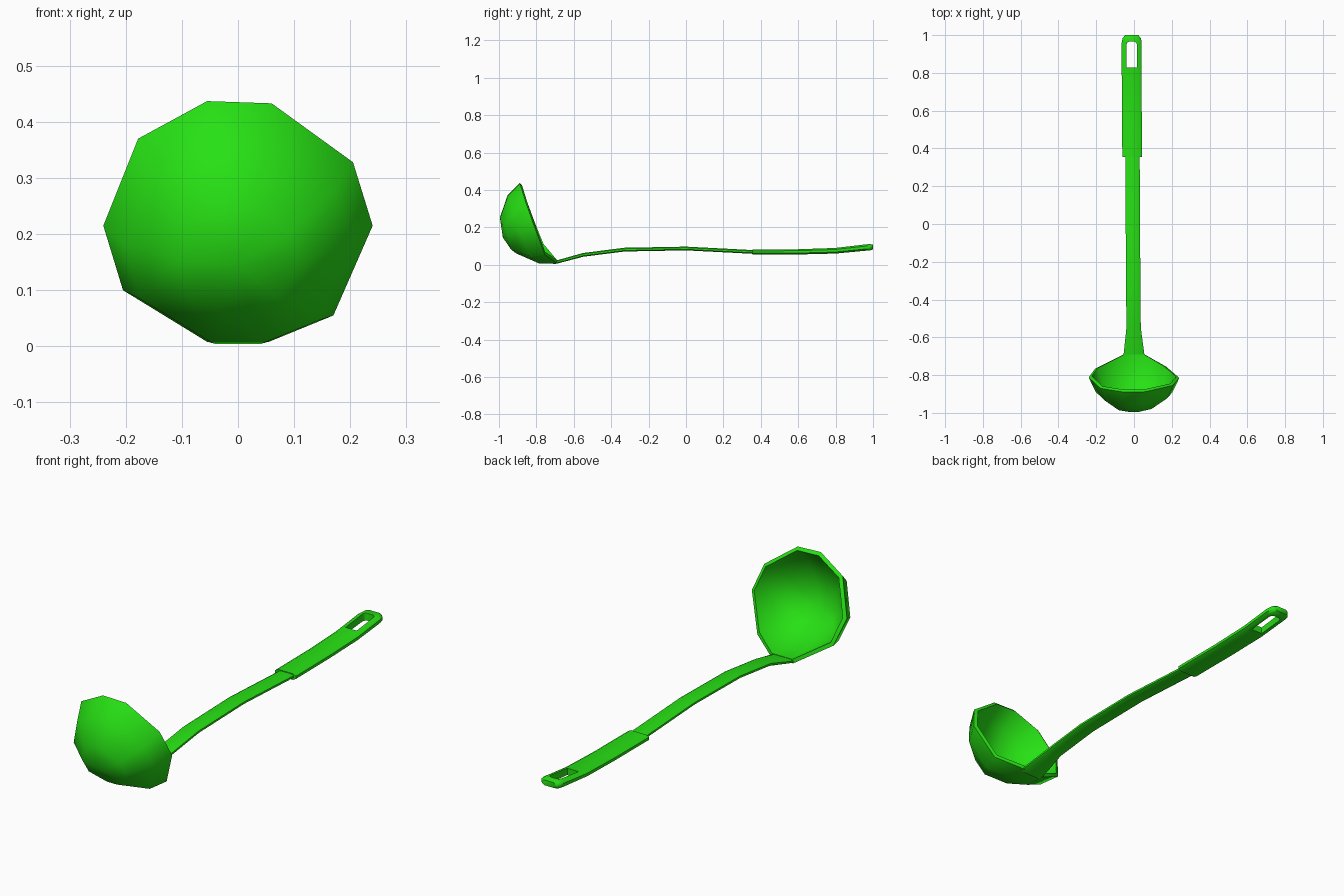
import bpy
import bmesh
import math
from mathutils import Vector

if "Cube" in bpy.data.objects:
    bpy.data.objects.remove(bpy.data.objects["Cube"], do_unlink=True)

green = bpy.data.materials.new("bright_green")
green.use_nodes = True
green.diffuse_color = (0.02, 0.75, 0.007, 1)
green.node_tree.nodes["Principled BSDF"].inputs["Base Color"].default_value = green.diffuse_color


def make_object(name, bm):
    mesh = bpy.data.meshes.new(name)
    bm.to_mesh(mesh)
    bm.free()
    mesh.materials.append(green)
    obj = bpy.data.objects.new(name, mesh)
    bpy.context.collection.objects.link(obj)
    return obj


def finish(obj, angle):
    """Apply modifiers and smooth all but the sharp edges."""
    bpy.ops.object.select_all(action="DESELECT")
    bpy.context.view_layer.objects.active = obj
    obj.select_set(True)
    for mod in list(obj.modifiers):
        bpy.ops.object.modifier_apply(modifier=mod.name)
    bpy.ops.object.shade_smooth_by_angle(angle=math.radians(angle))


def loft(name, sections):
    """Loft a flat rounded bar through (x, y, z, half width, half height)."""
    quarter = [(1, 0.45), (0.72, 1)]
    outline = quarter + [(-a, b) for a, b in reversed(quarter)]
    outline += [(-a, -b) for a, b in outline]
    bm = bmesh.new()
    rings = [[bm.verts.new((x + a * w, y, z + b * h)) for a, b in outline]
             for x, y, z, w, h in sections]
    n = len(outline)
    for r, s in zip(rings, rings[1:]):
        for i in range(n):
            j = (i + 1) % n
            bm.faces.new((r[i], r[j], s[j], s[i]))
    bm.faces.new(rings[0])
    bm.faces.new(rings[-1])
    bmesh.ops.recalc_face_normals(bm, faces=bm.faces)
    return make_object(name, bm)


# Bowl: ten-sided tilted rim, stepped inward to a pole
rim = [Vector(p) for p in [
    (-0.055, -0.89, 0.437), (0.06, -0.888, 0.433), (0.205, -0.855, 0.328),
    (0.24, -0.815, 0.215), (0.17, -0.755, 0.055), (0.055, -0.69, 0.008),
    (-0.055, -0.69, 0.008), (-0.205, -0.765, 0.1), (-0.24, -0.812, 0.215),
    (-0.178, -0.87, 0.37)]]
centre = Vector((0, -0.81, 0.22))
axis = Vector((0, -0.915, -0.4))
bm = bmesh.new()
rings = [[bm.verts.new(centre + (p - centre) * s + axis * d) for p in rim]
         for s, d in [(1, 0), (0.85, 0.083), (0.45, 0.163)]]
pole = bm.verts.new(centre + axis * 0.185)
n = len(rim)
for i in range(n):
    j = (i + 1) % n
    for r, s in zip(rings, rings[1:]):
        bm.faces.new((r[i], s[i], s[j], r[j]))
    bm.faces.new((rings[-1][i], pole, rings[-1][j]))
bowl = make_object("bowl", bm)
shell = bowl.modifiers.new("shell", "SOLIDIFY")
shell.thickness = 0.018
shell.offset = -1
finish(bowl, 60)

# Shaft: flat curved bar, flared where it meets the bowl
shaft = loft("shaft", [
    (0, -0.71, 0.012, 0.055, 0.008), (0, -0.69, 0.015, 0.055, 0.009),
    (-0.002, -0.55, 0.053, 0.038, 0.010), (-0.004, -0.33, 0.081, 0.038, 0.010),
    (-0.006, 0, 0.087, 0.038, 0.010), (-0.008, 0.37, 0.068, 0.038, 0.010)])
finish(shaft, 60)

# Grip: wider bar with a rounded end
grip = loft("grip", [
    (-0.01, 0.355, 0.068, 0.052, 0.014), (-0.011, 0.6, 0.069, 0.052, 0.014),
    (-0.012, 0.8, 0.075, 0.053, 0.015), (-0.012, 0.96, 0.092, 0.053, 0.017),
    (-0.012, 0.985, 0.094, 0.048, 0.017), (-0.012, 1, 0.095, 0.034, 0.012)])

# Hanging slot cut through the grip
bm = bmesh.new()
bmesh.ops.create_cube(bm, size=1)
for v in bm.verts:
    v.co = (-0.012 + v.co.x * 0.056, 0.897 + v.co.y * 0.136, 0.085 + v.co.z * 0.2)
far_corners = [e for e in bm.edges
               if all(v.co.y > 0.9 for v in e.verts)
               and abs(e.verts[0].co.z - e.verts[1].co.z) > 0.1]
bmesh.ops.bevel(bm, geom=far_corners, offset=0.015, segments=2, affect="EDGES", profile=0.5)
cutter = make_object("slot_cutter", bm)
cutter.hide_render = True
cut = grip.modifiers.new("slot", "BOOLEAN")
cut.operation = "DIFFERENCE"
cut.solver = "EXACT"
cut.object = cutter
finish(grip, 50)
bpy.data.objects.remove(cutter, do_unlink=True)
